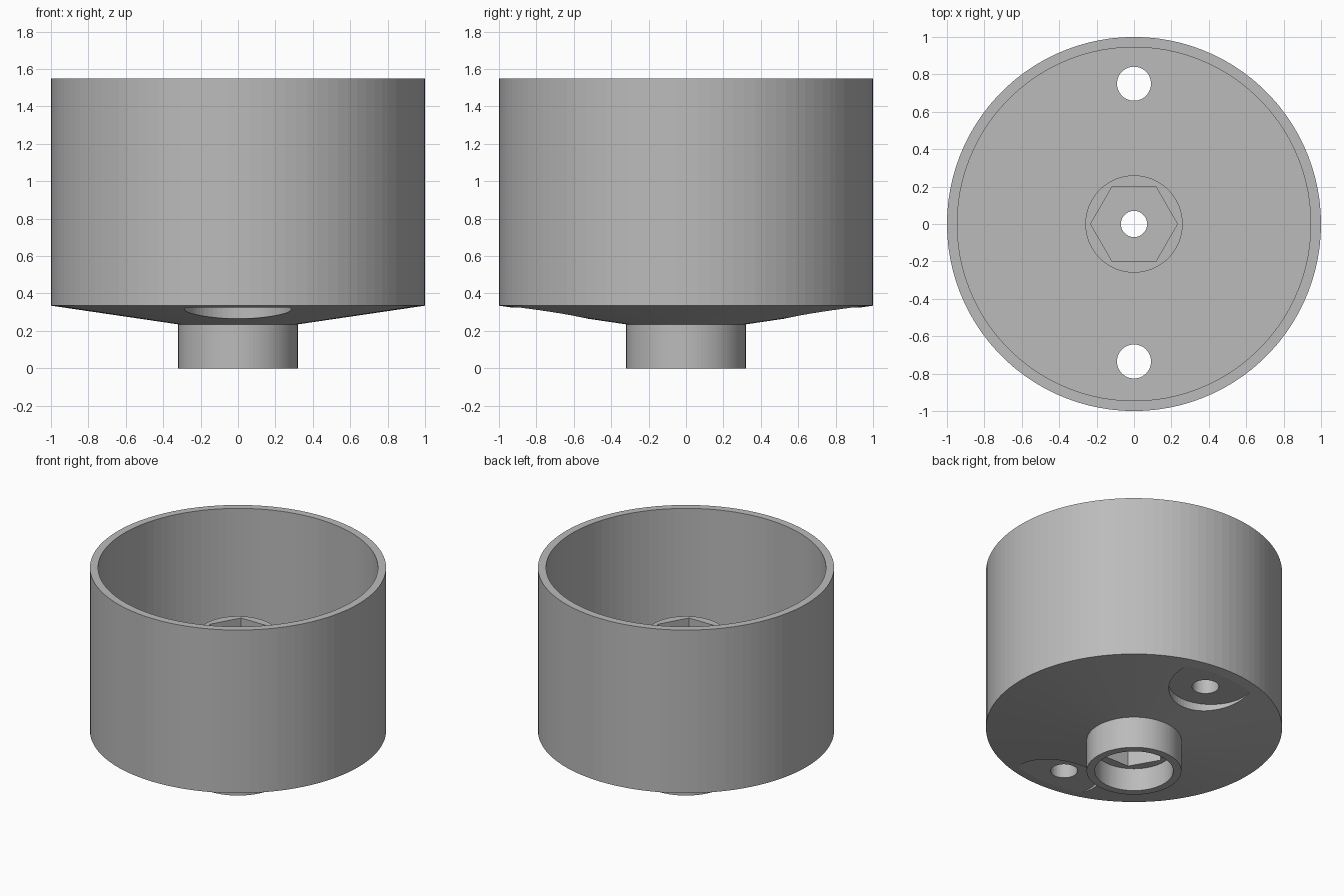
import bpy, bmesh, math

cube = bpy.data.objects.get("Cube")
if cube:
    bpy.data.objects.remove(cube, do_unlink=True)

SIDES = 100

# Single plain grey
grey = bpy.data.materials.new("plain grey")
grey.use_nodes = True
colour = (0.5, 0.5, 0.5, 1)
grey.diffuse_color = colour
grey.node_tree.nodes["Principled BSDF"].inputs["Base Color"].default_value = colour


def lathe(name, profile):
    """Revolve a closed (radius, height) loop around z."""
    bm = bmesh.new()
    rings = []
    for r, z in profile:
        rings.append([bm.verts.new((r * math.cos(a), r * math.sin(a), z))
                      for a in (math.tau * i / SIDES for i in range(SIDES))])
    for low, high in zip(rings, rings[1:] + rings[:1]):
        for i in range(SIDES):
            j = (i + 1) % SIDES
            bm.faces.new((low[i], low[j], high[j], high[i]))
    bmesh.ops.recalc_face_normals(bm, faces=bm.faces)
    mesh = bpy.data.meshes.new(name)
    bm.to_mesh(mesh)
    bm.free()
    mesh.materials.append(grey)
    obj = bpy.data.objects.new(name, mesh)
    bpy.context.collection.objects.link(obj)
    return obj


def cut(target, name, sides, radius, y, bottom, top):
    """Subtract an upright prism from the target."""
    bpy.ops.mesh.primitive_cylinder_add(
        vertices=sides, radius=radius, depth=top - bottom,
        location=(0, y, (top + bottom) / 2), rotation=(0, 0, math.pi / 2))
    cutter = bpy.context.object
    cutter.name = name
    cutter.hide_render = True
    cutter.data.materials.append(grey)
    mod = target.modifiers.new(name, "BOOLEAN")
    mod.operation = "DIFFERENCE"
    mod.solver = "EXACT"
    mod.object = cutter
    bpy.context.view_layer.objects.active = target
    bpy.ops.object.modifier_apply(modifier=name)
    bpy.data.objects.remove(cutter, do_unlink=True)


# Cup with tapered base, hollow stem below and central post inside
cup = lathe("cup_body", [
    (0.07, 0.17), (0.265, 0.17), (0.265, 0), (0.32, 0), (0.32, 0.235),
    (1, 0.335), (1, 1.55), (0.945, 1.55), (0.945, 0.44),
    (0.26, 0.44), (0.26, 1.066), (0.07, 1.066)])

# Hexagonal sockets at both ends of the post
cut(cup, "lower_hex_socket", 6, 0.232, 0, 0.1, 0.38)
cut(cup, "upper_hex_socket", 6, 0.232, 0, 0.85, 1.2)

# Screw holes and their flat recesses in the tapered base
for side, hole_y in (("back", 0.75), ("front", -0.735)):
    recess_y = math.copysign(0.81, hole_y)
    cut(cup, side + "_recess", 64, 0.286, recess_y, 0.1, 0.325)
    cut(cup, side + "_screw_hole", 48, 0.091, hole_y, 0.2, 0.6)

# Soft walls, crisp edges
bpy.ops.object.select_all(action="DESELECT")
cup.select_set(True)
bpy.context.view_layer.objects.active = cup
bpy.ops.object.shade_smooth_by_angle(angle=math.radians(2))
